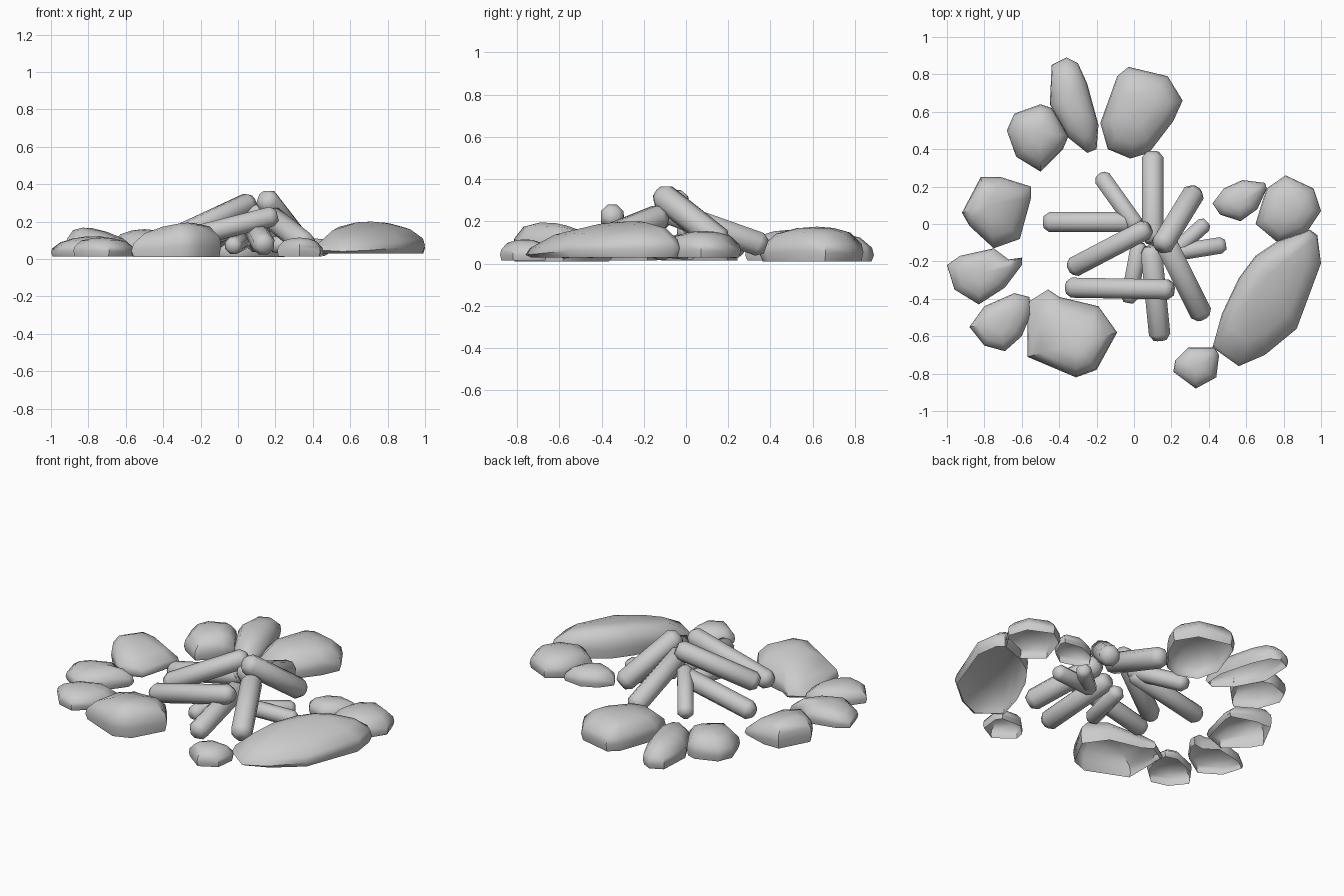
import bpy, bmesh, math
from mathutils import Vector


def finish(bm, name, angle):
    bmesh.ops.recalc_face_normals(bm, faces=bm.faces)
    me = bpy.data.meshes.new(name)
    bm.to_mesh(me)
    bm.free()
    ob = bpy.data.objects.new(name, me)
    bpy.context.collection.objects.link(ob)
    bpy.ops.object.select_all(action='DESELECT')
    ob.select_set(True)
    bpy.context.view_layer.objects.active = ob
    bpy.ops.object.shade_smooth_by_angle(angle=math.radians(angle))


def bridge(bm, a, b):
    n = len(a)
    for i in range(n):
        bm.faces.new((a[i], a[(i + 1) % n], b[(i + 1) % n], b[i]))


# Hollow rock shell: plan outline pulled in ring by ring towards its peak, open below
def stone(name, peak, z0, h, outline, tilt=(0, 0)):
    bm = bmesh.new()
    pk, slope = Vector(peak), Vector(tilt)
    pts = [Vector(p) for p in outline]
    mean = sum((p - pk).length for p in pts) / len(pts)
    prev = None
    for t, k in ((0.05, 0.0), (0.0, 0.25), (0.04, 0.5), (0.28, 0.82), (0.64, 0.96)):
        ring = []
        for p in pts:
            f = min(1.15, max(0.6, mean / (p - pk).length))
            q = p.lerp(pk, t)
            z = z0 + (h - z0) * (k ** (1 / f) if k else 0) + slope.dot(q - pk) * k
            ring.append(bm.verts.new((q.x, q.y, z)))
        if prev:
            bridge(bm, prev, ring)
        prev = ring
    top = bm.verts.new((pk.x, pk.y, h))
    for i in range(len(prev)):
        bm.faces.new((prev[i], prev[(i + 1) % len(prev)], top))
    finish(bm, name, 50)


# Octagonal log with chamfered ends
def log(name, a, b, r):
    a, b = Vector(a), Vector(b)
    d = (b - a).normalized()
    u = d.cross(Vector((0, 0, 1))).normalized()
    v = u.cross(d)
    bm = bmesh.new()
    prev = None
    c = r * 0.55
    for p, s in ((a, 0.6), (a + d * c, 1), (b - d * c, 1), (b, 0.6)):
        ring = []
        for i in range(8):
            w = math.tau * (i + 0.5) / 8
            ring.append(bm.verts.new(p + (u * math.cos(w) + v * math.sin(w)) * r * s))
        if prev:
            bridge(bm, prev, ring)
        else:
            bm.faces.new(ring)
        prev = ring
    bm.faces.new(prev)
    finish(bm, name, 60)


# Ring of stones, anticlockwise from the back
stone("stone_back", (0.02, 0.62), 0.01, 0.175,
      [(-0.03, 0.84), (0.18, 0.79), (0.26, 0.66), (0.21, 0.55), (0.08, 0.38),
       (-0.02, 0.35), (-0.14, 0.40), (-0.18, 0.54), (-0.09, 0.79)])
stone("stone_back_left_long", (-0.34, 0.66), 0.01, 0.15,
      [(-0.44, 0.85), (-0.36, 0.89), (-0.30, 0.86), (-0.25, 0.75), (-0.19, 0.53),
       (-0.20, 0.40), (-0.25, 0.38), (-0.35, 0.46), (-0.45, 0.64)])
stone("stone_back_left", (-0.50, 0.49), 0.015, 0.16,
      [(-0.68, 0.50), (-0.64, 0.59), (-0.50, 0.64), (-0.44, 0.62), (-0.35, 0.47),
       (-0.38, 0.40), (-0.50, 0.28), (-0.63, 0.36)])
stone("stone_left", (-0.78, 0.10), 0.015, 0.165,
      [(-0.82, 0.25), (-0.71, 0.25), (-0.55, 0.20), (-0.55, 0.14), (-0.61, -0.08),
       (-0.75, -0.13), (-0.88, -0.01), (-0.92, 0.06)], (-0.17, 0))
stone("stone_left_front", (-0.82, -0.26), 0.015, 0.12,
      [(-1.00, -0.22), (-0.93, -0.17), (-0.75, -0.13), (-0.67, -0.19), (-0.60, -0.18),
       (-0.60, -0.22), (-0.69, -0.34), (-0.83, -0.43), (-0.96, -0.35)], (0.1, 0))
stone("stone_front_left_small", (-0.73, -0.53), 0.015, 0.115,
      [(-0.88, -0.55), (-0.80, -0.44), (-0.64, -0.37), (-0.56, -0.39), (-0.55, -0.48),
       (-0.60, -0.60), (-0.69, -0.68), (-0.80, -0.65)])
stone("stone_front_left", (-0.31, -0.64), 0.01, 0.19,
      [(-0.57, -0.42), (-0.46, -0.35), (-0.40, -0.39), (-0.19, -0.44), (-0.09, -0.58),
       (-0.20, -0.78), (-0.31, -0.82), (-0.57, -0.71)], (0.14, -0.12))
stone("stone_front_small", (0.33, -0.76), 0.015, 0.115,
      [(0.29, -0.66), (0.43, -0.66), (0.455, -0.70), (0.44, -0.82), (0.33, -0.88),
       (0.21, -0.79), (0.22, -0.73)])
stone("stone_right_large", (0.72, -0.27), 0.03, 0.20,
      [(0.94, -0.03), (0.98, -0.06), (1.00, -0.21), (0.87, -0.56), (0.70, -0.70),
       (0.56, -0.76), (0.42, -0.66), (0.47, -0.48), (0.56, -0.29), (0.65, -0.17), (0.77, -0.09)],
      (-0.10, 0.09))
stone("stone_right", (0.82, 0.08), 0.03, 0.155,
      [(0.81, 0.26), (0.96, 0.19), (1.00, 0.07), (0.92, -0.05), (0.77, -0.10),
       (0.65, 0.00), (0.68, 0.10), (0.71, 0.19)])
stone("stone_right_small", (0.57, 0.12), 0.03, 0.125,
      [(0.42, 0.11), (0.48, 0.19), (0.58, 0.235), (0.70, 0.22), (0.71, 0.19),
       (0.66, 0.08), (0.57, 0.015), (0.46, 0.05)])

# Leaning logs: lower end, upper end, radius
logs = {
    "log_back": ((0.10, 0.38, 0.08), (0.10, -0.10, 0.25), 0.062),
    "log_back_left": ((-0.18, 0.26, 0.06), (0.02, -0.02, 0.20), 0.05),
    "log_left": ((-0.48, 0.01, 0.065), (0.02, 0.01, 0.17), 0.058),
    "log_upper_left": ((-0.34, -0.24, 0.115), (0.08, -0.02, 0.31), 0.058),
    "log_top_right": ((0.33, 0.18, 0.09), (0.14, -0.13, 0.335), 0.064),
    "log_front_right": ((0.37, -0.50, 0.07), (0.17, -0.10, 0.23), 0.064),
    "log_front": ((0.14, -0.62, 0.075), (0.09, -0.12, 0.16), 0.062),
    "log_front_cross": ((-0.36, -0.34, 0.09), (0.21, -0.35, 0.235), 0.058),
    "log_low_right": ((0.49, -0.11, 0.06), (0.18, -0.16, 0.08), 0.048),
    "log_low_back_right": ((0.39, 0.01, 0.06), (0.18, -0.18, 0.08), 0.045),
    "log_low_front": ((-0.03, -0.42, 0.07), (0.03, -0.10, 0.10), 0.048),
}
for name, (a, b, r) in logs.items():
    log(name, a, b, r)
